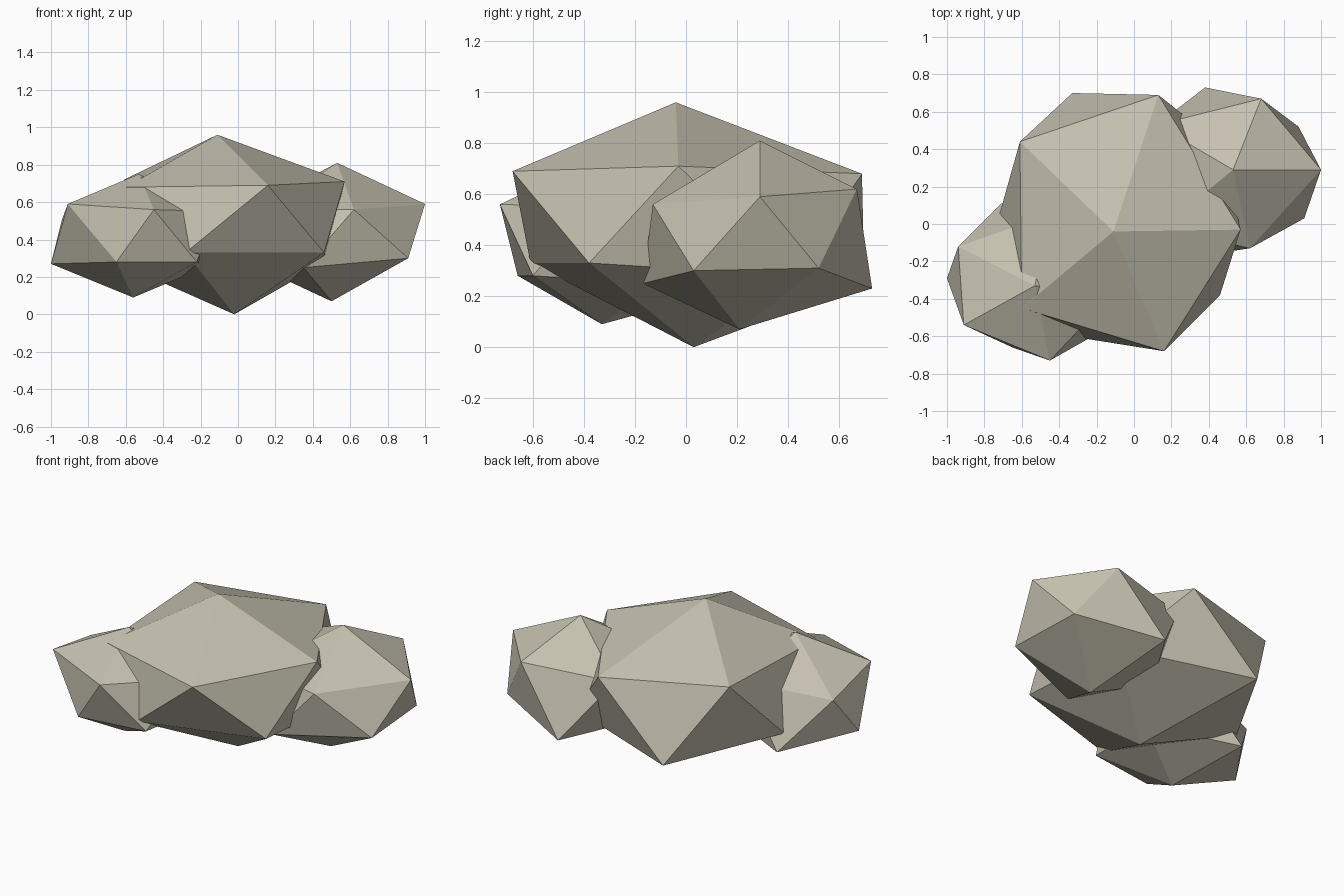
import bpy
import bmesh

if "Cube" in bpy.data.objects:
    bpy.data.objects.remove(bpy.data.objects["Cube"], do_unlink=True)

# One pale stone colour for every boulder
stone = bpy.data.materials.new("pale_stone")
stone.use_nodes = True
stone_colour = (0.56, 0.53, 0.43, 1)
stone.diffuse_color = stone_colour
shader = stone.node_tree.nodes["Principled BSDF"]
shader.inputs["Base Color"].default_value = stone_colour
shader.inputs["Roughness"].default_value = 0.9


def boulder(name, peak, shoulder, belly, base):
    """Twenty-sided rock: a peak, two staggered rings of five corners, a base."""
    bm = bmesh.new()
    top, bottom = bm.verts.new(peak), bm.verts.new(base)
    upper = [bm.verts.new(corner) for corner in shoulder]
    lower = [bm.verts.new(corner) for corner in belly]
    count = len(upper)
    for i in range(count):
        j = (i + 1) % count
        bm.faces.new((top, upper[i], upper[j]))
        bm.faces.new((upper[i], lower[i], upper[j]))
        bm.faces.new((lower[i], lower[j], upper[j]))
        bm.faces.new((bottom, lower[j], lower[i]))
    bmesh.ops.recalc_face_normals(bm, faces=bm.faces)
    mesh = bpy.data.meshes.new(name)
    bm.to_mesh(mesh)
    bm.free()
    mesh.materials.append(stone)
    rock = bpy.data.objects.new(name, mesh)
    bpy.context.collection.objects.link(rock)
    return rock


# Large boulder in the middle
boulder(
    "middle_boulder",
    peak=(-.11, -.04, .96),
    shoulder=[(.57, -.03, .71), (.13, .69, .68), (-.61, .44, .72),
              (-.6, -.45, .68), (.16, -.68, .69)],
    belly=[(.47, .42, .28), (-.33, .7, .25), (-.72, .05, .31),
           (-.28, -.61, .33), (.46, -.38, .33)],
    base=(-.02, .03, 0),
)

# Smaller boulder behind, on the left side
boulder(
    "left_boulder",
    peak=(.53, .29, .81),
    shoulder=[(1, .29, .59), (.68, .67, .62), (.12, .53, .59),
              (.15, -.02, .56), (.62, -.13, .56)],
    belly=[(.88, .52, .31), (.38, .73, .23), (.05, .22, .28),
           (.35, -.17, .25), (.91, .03, .3)],
    base=(.5, .21, .07),
)

# Smaller boulder in front, on the right side
boulder(
    "right_boulder",
    peak=(-.53, -.33, .75),
    shoulder=[(-.91, -.54, .59), (-.45, -.73, .56), (-.12, -.38, .55),
              (-.45, .05, .56), (-.94, -.12, .51)],
    belly=[(-.65, -.66, .28), (-.22, -.6, .28), (-.18, -.11, .25),
           (-.71, .11, .21), (-1, -.29, .27)],
    base=(-.56, -.33, .09),
)
